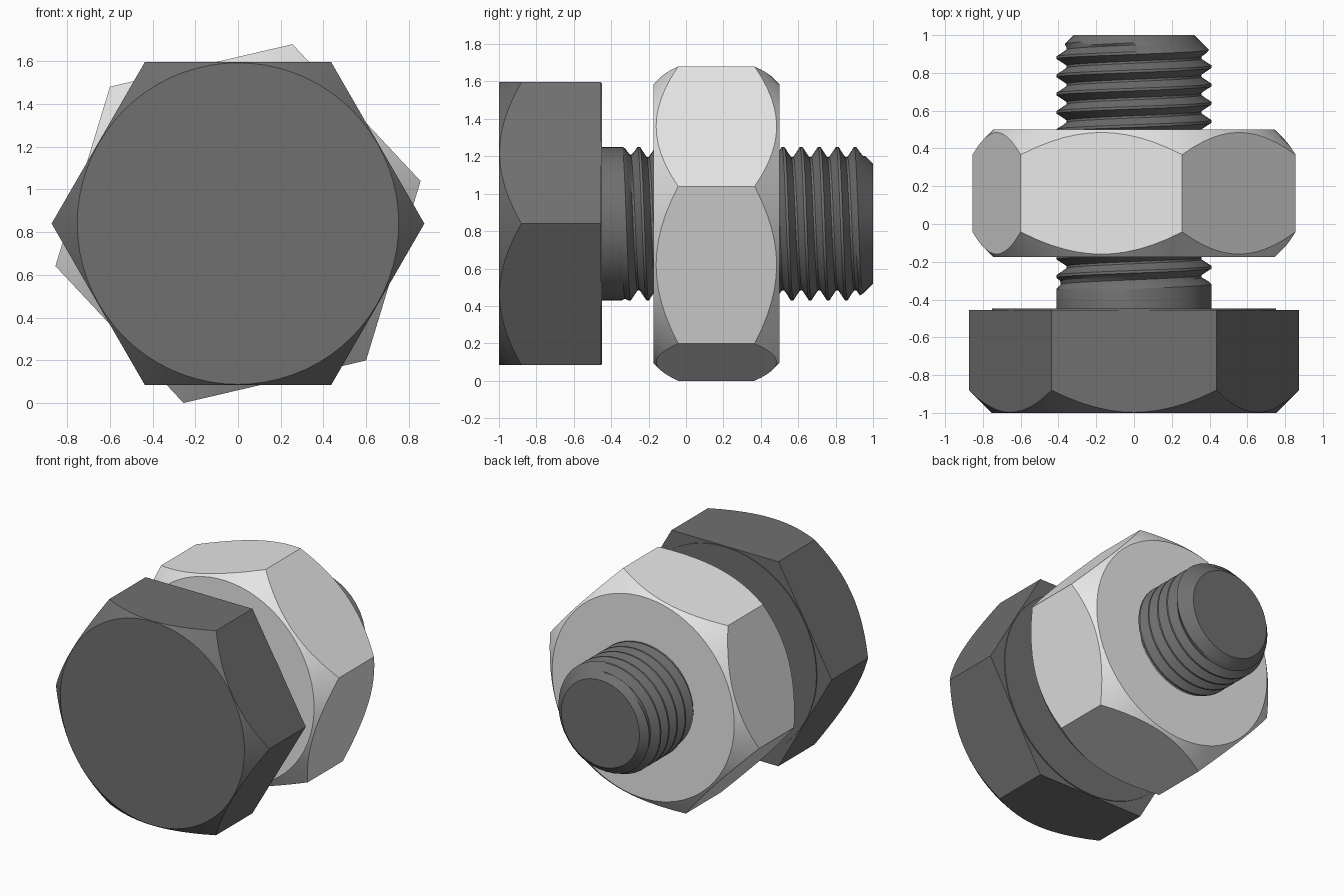
import bpy, bmesh, math

if "Cube" in bpy.data.objects:
    bpy.data.objects.remove(bpy.data.objects["Cube"])

CZ = 0.84          # height of the bolt axis, which runs along y
SEG = 12           # samples per hexagon side


def material(name, v):
    m = bpy.data.materials.new(name)
    m.diffuse_color = (v, v, v, 1)
    m.use_nodes = True
    m.node_tree.nodes["Principled BSDF"].inputs["Base Color"].default_value = m.diffuse_color
    return m


DARK = material("dark steel", 0.16)
LIGHT = material("light steel", 0.8)


def finish(bm, name, mat):
    bmesh.ops.remove_doubles(bm, verts=bm.verts, dist=1e-5)
    bmesh.ops.dissolve_degenerate(bm, edges=bm.edges, dist=1e-5)
    bmesh.ops.recalc_face_normals(bm, faces=bm.faces)
    me = bpy.data.meshes.new(name)
    bm.to_mesh(me)
    bm.free()
    me.materials.append(mat)
    ob = bpy.data.objects.new(name, me)
    bpy.context.collection.objects.link(ob)
    bpy.context.view_layer.objects.active = ob
    ob.select_set(True)
    bpy.ops.object.shade_smooth_by_angle(angle=math.radians(28))
    ob.select_set(False)
    return ob


def point(bm, r, a, y):
    return bm.verts.new((r * math.cos(a), y, CZ + r * math.sin(a)))


def bridge(bm, r0, r1):
    n = len(r0)
    for i in range(n):
        j = (i + 1) % n
        bm.faces.new((r0[i], r0[j], r1[j], r1[i]))


def hex_body(name, mat, R, rot, y0, y1, rf, rb=None, hole=None):
    """Hexagonal prism whose corners are turned down by 45 degree cones."""
    bm = bmesh.new()
    n = 6 * SEG
    angs = [math.radians(rot) + 2 * math.pi * i / n for i in range(n)]
    apo = R * math.cos(math.pi / 6)
    rad = [apo / math.cos(math.radians(60 * ((i % SEG) / SEG) - 30)) for i in range(n)]
    rings = [[point(bm, rf, a, y0) for a in angs],
             [point(bm, r, a, y0 + max(r - rf, 0)) for r, a in zip(rad, angs)]]
    if rb:
        rings.append([point(bm, r, a, y1 - max(r - rb, 0)) for r, a in zip(rad, angs)])
        rings.append([point(bm, rb, a, y1) for a in angs])
    else:
        rings.append([point(bm, r, a, y1) for r, a in zip(rad, angs)])
    if hole:
        rings.append([point(bm, hole, a, y1) for a in angs])
        rings.append([point(bm, hole, a, y0) for a in angs])
        rings.append(rings[0])
    else:
        bm.faces.new(rings[0])
        bm.faces.new(rings[-1])
    for p, q in zip(rings, rings[1:]):
        bridge(bm, p, q)
    return finish(bm, name, mat)


# Bolt head and nut
hex_body("bolt_head", DARK, 0.873, 0, -1.0, -0.455, 0.753)
hex_body("nut", LIGHT, 0.878, 13.1, -0.175, 0.5, 0.745, 0.745, 0.37)

# Thin washer face under the head
bm = bmesh.new()
angs = [2 * math.pi * i / 72 for i in range(72)]
a, b = [[point(bm, 0.753, t, y) for t in angs] for y in (-0.46, -0.448)]
bridge(bm, a, b)
bm.faces.new(a)
bm.faces.new(b)
finish(bm, "washer_face", DARK)

# Threaded shank: rows of vertices follow a right-handed helix
MAJOR, MINOR, PITCH, CREST = 0.411, 0.357, 0.0965, 0.905
START, END, N = -0.345, 1.0, 40
PROFILE = [(-0.07, 1), (0.07, 1), (0.25, 0.5), (0.44, 0), (0.56, 0), (0.75, 0.5)]
M = len(PROFILE)


def shank_point(bm, k, i):
    t, h = PROFILE[k % M]
    ang = 2 * math.pi * i / N
    y = CREST + PITCH * (k // M + t + 0.25 - i / N)
    y = min(max(y, START), END)
    fade = min(1, max(0, (y - START) / 0.06)) * min(1, max(0, (0.985 - y) / 0.04))
    r = MAJOR - (MAJOR - MINOR) * (1 - h) * fade
    return point(bm, min(r, 0.32 + (END - y)), ang, y)


bm = bmesh.new()
K0, K1 = -M * 17, M * 5
grid = {(k, i): shank_point(bm, k, i) for k in range(K0, K1) for i in range(N)}
for k in range(K0 + M, K1 - 1):
    for i in range(N):
        c = (k, i + 1) if i < N - 1 else (k - M, 0)
        d = (c[0] + 1, c[1])
        bm.faces.new((grid[k, i], grid[c], grid[d], grid[k + 1, i]))
# Plain neck running into the head, and the flat tip
angs = [2 * math.pi * i / N for i in range(N)]
bridge(bm, [point(bm, MAJOR, t, -0.47) for t in angs], [point(bm, MAJOR, t, START) for t in angs])
bm.faces.new([point(bm, 0.32, t, END) for t in angs])
finish(bm, "threaded_shank", DARK)
